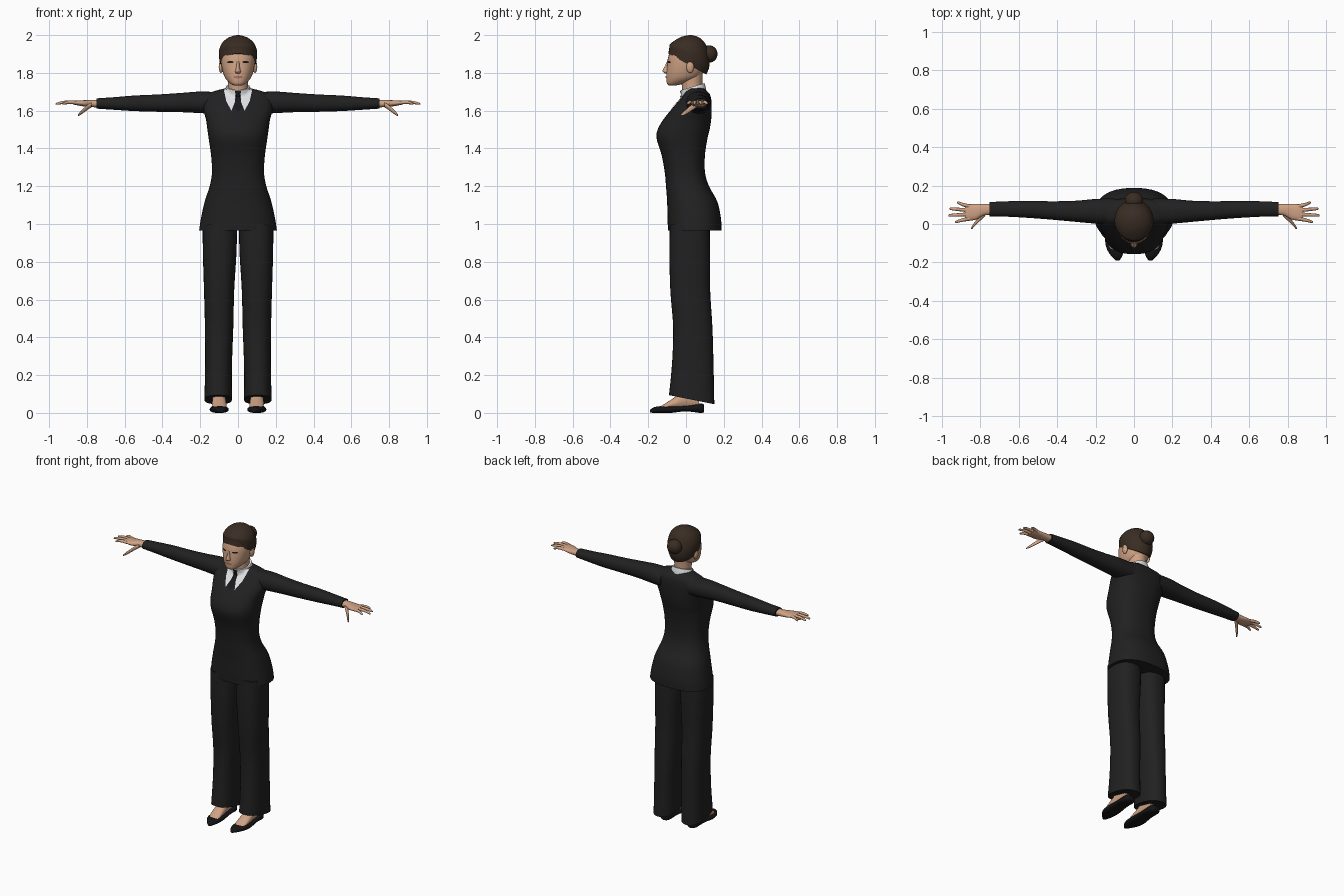
import bpy, bmesh, math
from mathutils import Vector

if "Cube" in bpy.data.objects:
    bpy.data.objects.remove(bpy.data.objects["Cube"])


def material(name, r, g, b):
    m = bpy.data.materials.new(name)
    m.use_nodes = True
    m.diffuse_color = (r, g, b, 1)
    bsdf = m.node_tree.nodes["Principled BSDF"]
    bsdf.inputs["Base Color"].default_value = (r, g, b, 1)
    bsdf.inputs["Roughness"].default_value = 0.8
    return m


SUIT = material("suit black", .015, .015, .016)
SHOE = material("shoe black", .007, .007, .008)
SKIN = material("skin", .62, .36, .23)
HAIR = material("hair brown", .042, .026, .017)
WHITE = material("shirt white", .75, .76, .78)
LIPS = material("lips", .42, .17, .12)
DARK = material("eye and tie dark", .01, .009, .01)


def finish(name, bm, mat, mirror):
    mesh = bpy.data.meshes.new(name)
    bmesh.ops.recalc_face_normals(bm, faces=bm.faces)
    bm.to_mesh(mesh)
    bm.free()
    mesh.materials.append(mat)
    mesh.shade_smooth()
    mesh.set_sharp_from_angle(angle=math.radians(50))
    ob = bpy.data.objects.new(name, mesh)
    bpy.context.collection.objects.link(ob)
    if mirror:
        ob.modifiers.new("Mirror", "MIRROR")
    return ob


# A ring is a centre and two radius vectors
def z_rings(keys):
    """Keys: z, centre x, half width, front y, back y, optional slope along y."""
    rings = []
    for z, cx, w, y0, y1, *slope in keys:
        d = (y1 - y0) / 2
        s = slope[0] if slope else 0
        rings.append((Vector((cx, (y0 + y1) / 2, z)), Vector((w, 0, 0)), Vector((0, d, d * s))))
    return rings


def x_rings(keys):
    """Keys: x, centre y, radius y, centre z, radius z."""
    return [(Vector((x, y, z)), Vector((0, ry, 0)), Vector((0, 0, rz))) for x, y, ry, z, rz in keys]


def y_rings(keys):
    """Keys: y, centre x, half width, bottom z, top z."""
    return [(Vector((x, y, (a + b) / 2)), Vector((w, 0, 0)), Vector((0, 0, (b - a) / 2)))
            for y, x, w, a, b in keys]


def spline(a, b, c, d, t):
    return b + (c - a) * (t / 2) + (a * 2 - b * 5 + c * 4 - d) * (t * t / 2) \
        + (b * 3 - a - c * 3 + d) * (t ** 3 / 2)


def loft(name, rings, mat, mirror=False, sides=32, steps=5, power=2):
    """Skin a closed smooth surface through the rings."""
    dense, last = [], len(rings) - 1
    for i in range(last):
        four = [rings[min(max(i + k, 0), last)] for k in (-1, 0, 1, 2)]
        for s in range(steps):
            dense.append([spline(*(r[j] for r in four), s / steps) for j in range(3)])
    dense.append(rings[-1])
    bm, loops = bmesh.new(), []
    for c, u, v in dense:
        loop = []
        for k in range(sides):
            a = math.tau * k / sides
            p, q = (math.copysign(abs(f) ** (2 / power), f) for f in (math.cos(a), math.sin(a)))
            loop.append(bm.verts.new(c + u * p + v * q))
        loops.append(loop)
    for lo, hi in zip(loops, loops[1:]):
        for k in range(sides):
            n = (k + 1) % sides
            bm.faces.new((lo[k], lo[n], hi[n], hi[k]))
    bm.faces.new(loops[0])
    bm.faces.new(loops[-1])
    return finish(name, bm, mat, mirror)


def ball(name, centre, scale, mat, mirror=False):
    bm = bmesh.new()
    bmesh.ops.create_uvsphere(bm, u_segments=24, v_segments=16, radius=1)
    for v in bm.verts:
        v.co = Vector(centre) + v.co * Vector(scale)
    return finish(name, bm, mat, mirror)


def patch(name, targets, outline, mat, lift=.004, mirror=False):
    """Lay a flat outline (x, z) onto the front of the target parts."""
    bpy.context.view_layer.update()
    bm = bmesh.new()
    face = bm.faces.new([bm.verts.new((x, 0, z)) for x, z in outline])
    bmesh.ops.poke(bm, faces=[face])
    bmesh.ops.subdivide_edges(bm, edges=bm.edges[:], cuts=4, use_grid_fill=True)
    for v in bm.verts:
        hits = [t.ray_cast((v.co.x, -1, v.co.z), (0, 1, 0)) for t in targets]
        ys = [h[1].y for h in hits if h[0]]
        if not ys:
            ys = [targets[0].closest_point_on_mesh(v.co)[1].y]
        v.co.y = min(ys) - lift
    return finish(name, bm, mat, mirror)


def oval(x, z, w, h, n=12):
    return [(x + w * math.cos(math.tau * k / n), z + h * math.sin(math.tau * k / n)) for k in range(n)]


# Suit
jacket = loft("jacket", z_rings([
    (.965, 0, .206, -.095, .187), (1.03, 0, .196, -.098, .185), (1.12, 0, .176, -.1, .165),
    (1.2, 0, .15, -.106, .122), (1.27, 0, .138, -.112, .101), (1.36, 0, .142, -.128, .1),
    (1.45, 0, .155, -.155, .113), (1.5, 0, .162, -.15, .125), (1.55, 0, .169, -.122, .133),
    (1.6, 0, .182, -.083, .136), (1.65, 0, .186, -.04, .135), (1.685, 0, .168, -.012, .127),
    (1.705, 0, .12, .0, .11), (1.72, 0, .06, .01, .095)]), SUIT, sides=48, power=2.4)

loft("sleeves", x_rings([
    (.1, .065, .068, 1.64, .058), (.2, .066, .064, 1.644, .057), (.3, .066, .055, 1.643, .051),
    (.42, .07, .048, 1.64, .046), (.55, .076, .044, 1.639, .041), (.66, .078, .04, 1.638, .033),
    (.75, .077, .037, 1.638, .027)]), SUIT, mirror=True, power=2.2)

loft("trouser_legs", z_rings([
    (.07, .105, .073, -.09, .15, -.2), (.25, .103, .071, -.074, .146, -.1), (.45, .1, .075, -.068, .14),
    (.65, .1, .08, -.083, .128), (.85, .097, .089, -.088, .128), (1, .096, .091, -.085, .125)]),
    SUIT, mirror=True, power=2.4)

# Feet
loft("feet", y_rings([
    (.07, .1, .028, .02, .14), (0, .1, .034, .02, .13), (-.05, .1, .037, .02, .09),
    (-.1, .098, .037, .02, .056), (-.135, .094, .03, .015, .035)]), SKIN, mirror=True)
loft("shoes", y_rings([
    (.096, .1, .022, .004, .042), (.075, .1, .038, 0, .05), (0, .1, .044, .008, .038),
    (-.08, .1, .05, 0, .036), (-.13, .096, .045, 0, .036), (-.17, .089, .026, 0, .03),
    (-.19, .085, .008, .002, .016)]), SHOE, mirror=True, power=2.4)

# Hands
loft("palms", x_rings([
    (.73, .076, .028, 1.637, .02), (.78, .074, .03, 1.638, .019), (.82, .064, .041, 1.639, .016),
    (.86, .06, .042, 1.642, .012), (.878, .06, .036, 1.643, .008)]), SKIN, mirror=True, sides=20, power=2.3)
fingers = {"index": (.028, .93, .012), "middle": (.05, .965, .045),
           "ring": (.072, .958, .079), "little": (.092, .92, .11)}
for label, (y, tip_x, tip_y) in fingers.items():
    mid = (.86 + tip_x) / 2
    loft(label + "_fingers", x_rings([
        (.855, y, .011, 1.642, .01), (mid, (y + tip_y) / 2, .009, 1.645, .009),
        (tip_x - .008, tip_y, .007, 1.638, .006), (tip_x, tip_y, .002, 1.636, .002)]),
        SKIN, mirror=True, sides=10, steps=3)
loft("thumbs", x_rings([
    (.775, .055, .016, 1.632, .014), (.8, .03, .014, 1.615, .013), (.825, .003, .011, 1.594, .011),
    (.842, -.018, .008, 1.58, .007), (.848, -.024, .002, 1.576, .002)]), SKIN, mirror=True, sides=12)

# Neck, collar and tie
loft("neck", z_rings([(1.66, 0, .056, -.02, .09), (1.73, 0, .053, -.022, .086),
                      (1.82, 0, .058, -.03, .09)]), SKIN)
collar = loft("collar_band", z_rings([(1.685, 0, .077, -.022, .11, .15), (1.71, 0, .07, -.024, .104, .25),
                                      (1.727, 0, .063, -.027, .098, .3)]), WHITE)
patch("collar_flaps", [jacket, collar], [(.076, 1.715), (.062, 1.65), (.035, 1.6), (.017, 1.645),
                                         (.01, 1.705)], WHITE, mirror=True)
patch("tie", [jacket, collar], [(-.017, 1.707), (.017, 1.707), (.012, 1.68), (.02, 1.615), (0, 1.59),
                                (-.02, 1.615), (-.012, 1.68)], DARK, lift=.007)

# Head
head = loft("head", z_rings([
    (1.734, 0, .024, -.092, -.05), (1.745, 0, .043, -.101, -.005), (1.77, 0, .066, -.104, .06),
    (1.8, 0, .079, -.104, .088), (1.84, 0, .088, -.1, .1), (1.88, 0, .091, -.095, .11),
    (1.925, 0, .087, -.078, .11), (1.965, 0, .06, -.04, .085), (1.985, 0, .02, 0, .04)]), SKIN, power=2.2)
loft("nose", z_rings([(1.797, 0, .009, -.112, -.09), (1.806, 0, .016, -.122, -.08),
                      (1.815, 0, .013, -.123, -.08), (1.84, 0, .008, -.11, -.08),
                      (1.87, 0, .008, -.097, -.08)]), SKIN, sides=16)
ball("ears", (.09, .022, 1.832), (.012, .02, .032), SKIN, mirror=True)
patch("eyes", [head], oval(.04, 1.857, .018, .006), DARK, lift=.002, mirror=True)
patch("mouth", [head], oval(0, 1.778, .026, .007), LIPS, lift=.003)

# Hair
loft("hair_cap", z_rings([
    (1.847, 0, .094, -.094, .108, -.55), (1.88, 0, .1, -.089, .123, -.45),
    (1.92, 0, .1, -.086, .124, -.28), (1.96, 0, .083, -.062, .105, -.12),
    (1.986, 0, .052, -.03, .076, -.05), (1.997, 0, .022, .0, .045), (2, 0, .004, .018, .026)]), HAIR)
ball("hair_bun", (0, .122, 1.9), (.048, .045, .046), HAIR)
